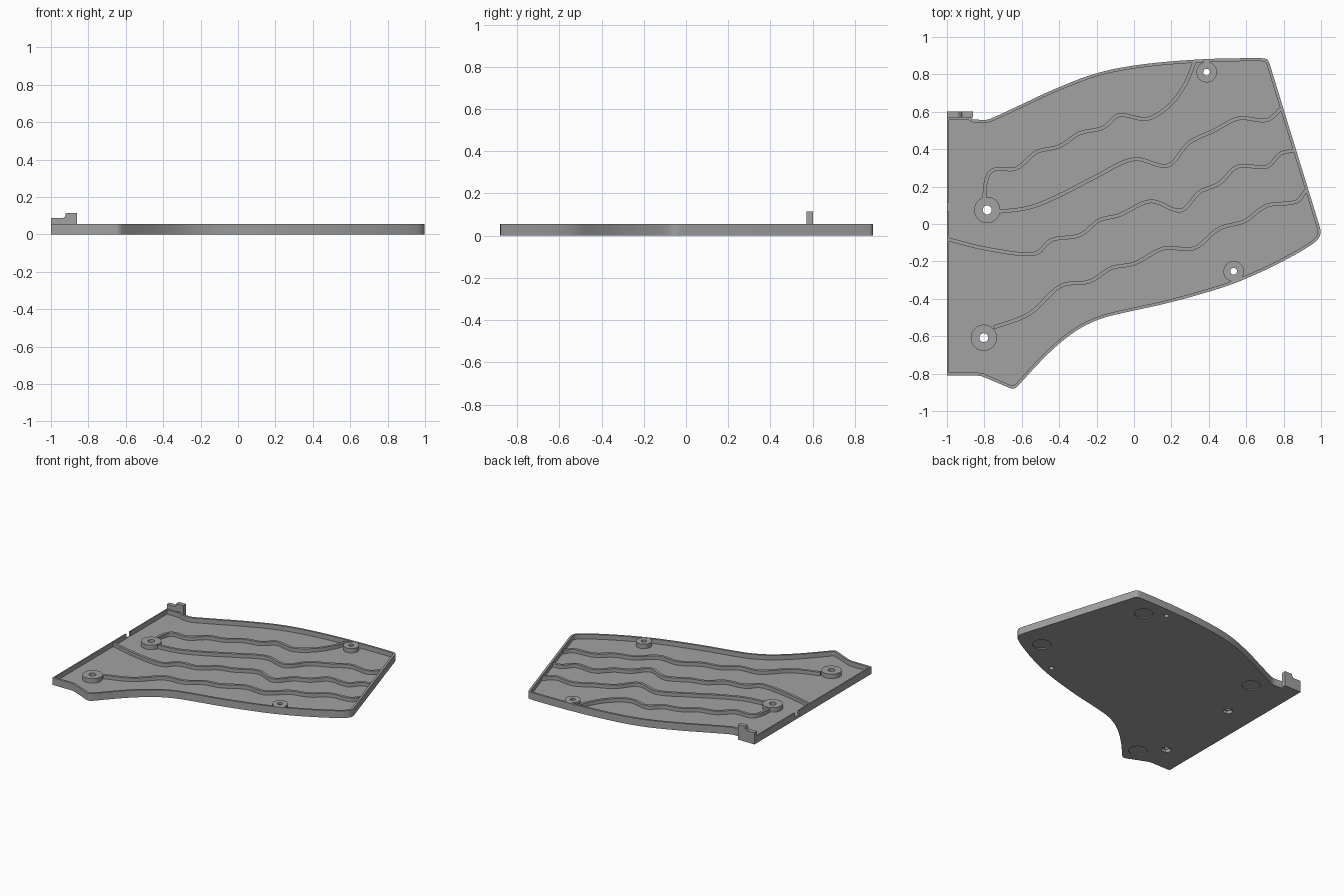
import bpy, bmesh, math
from mathutils import Vector

if "Cube" in bpy.data.objects:
    bpy.data.objects.remove(bpy.data.objects["Cube"])

FLOOR, RIM, WALL = 0.02, 0.055, 0.016

grey = bpy.data.materials.new("plain grey")
grey.diffuse_color = (0.36, 0.36, 0.36, 1)
grey.use_nodes = True
grey.node_tree.nodes["Principled BSDF"].inputs["Base Color"].default_value = grey.diffuse_color


def spline(pts, n=6):
    """Smooth curve through the points, tangents scaled by segment length."""
    p = [Vector(q) for q in pts]
    p = [2 * p[0] - p[1]] + p + [2 * p[-1] - p[-2]]
    out = []
    for a, b, c, d in zip(p, p[1:], p[2:], p[3:]):
        s = (c - b).length
        m0 = (c - a) * s / (s + (b - a).length)
        m1 = (d - b) * s / (s + (d - c).length)
        for i in range(n):
            t = i / n
            out.append(b * (2 * t ** 3 - 3 * t * t + 1) + m0 * (t ** 3 - 2 * t * t + t)
                       + c * (3 * t * t - 2 * t ** 3) + m1 * (t ** 3 - t * t))
    return out + [p[-2]]


def normals(pts, closed):
    """Mitred left-hand normals along a path."""
    res, n = [], len(pts)
    for i in range(n):
        prev = pts[i - 1] if closed or i else 2 * pts[0] - pts[1]
        nxt = pts[(i + 1) % n] if closed or i < n - 1 else 2 * pts[-1] - pts[-2]
        d1, d2 = (pts[i] - prev).normalized(), (nxt - pts[i]).normalized()
        n1, n2 = Vector((-d1.y, d1.x)), Vector((-d2.y, d2.x))
        m = (n1 + n2).normalized()
        res.append(m / max(m.dot(n1), 0.5))
    return res


def loft(name, layers):
    """Closed solid through a stack of equal-length (outline, z) loops."""
    bm = bmesh.new()
    loops = [[bm.verts.new((p[0], p[1], z)) for p in pts] for pts, z in layers]
    n = len(loops[0])
    bm.faces.new(loops[0][::-1])
    bm.faces.new(loops[-1])
    for a, b in zip(loops, loops[1:]):
        for i in range(n):
            j = (i + 1) % n
            bm.faces.new((a[i], a[j], b[j], b[i]))
    me = bpy.data.meshes.new(name)
    bm.to_mesh(me)
    bm.free()
    me.materials.append(grey)
    ob = bpy.data.objects.new(name, me)
    bpy.context.collection.objects.link(ob)
    return ob


def prism(name, pts, z0, z1):
    """Straight extrusion of a counter-clockwise outline."""
    return loft(name, [(pts, z0), (pts, z1)])


def disc(name, c, r, z0, z1, n=40):
    return prism(name, [(c[0] + r * math.cos(2 * math.pi * i / n),
                         c[1] + r * math.sin(2 * math.pi * i / n)) for i in range(n)], z0, z1)


def box(name, x0, x1, y0, y1, z0, z1):
    return prism(name, [(x0, y0), (x1, y0), (x1, y1), (x0, y1)], z0, z1)


def cut(ob, cutter):
    """Subtract the cutter and discard it."""
    m = ob.modifiers.new("cut", "BOOLEAN")
    m.operation, m.solver, m.object = "DIFFERENCE", "EXACT", cutter
    dg = bpy.context.evaluated_depsgraph_get()
    dg.update()
    me = bpy.data.meshes.new_from_object(ob.evaluated_get(dg))
    ob.modifiers.clear()
    if len(me.polygons) > 5:
        ob.data = me
    bpy.data.objects.remove(cutter)


# Outline of the panel, counter-clockwise
lower = spline([(-0.62, -0.865), (-0.5, -0.735), (-0.4, -0.64), (-0.3, -0.565), (-0.2, -0.515),
                (-0.1, -0.485), (0.19, -0.42), (0.5, -0.33), (0.7, -0.247), (0.85, -0.17),
                (0.95, -0.11), (0.985, -0.078), (0.998, -0.045), (0.99, -0.005)])
upper = spline([(0.724, 0.86), (0.713, 0.879), (0.69, 0.886), (0.5, 0.885), (0.35, 0.88), (0.1, 0.86),
                (-0.1, 0.83), (-0.25, 0.79), (-0.45, 0.71), (-0.6, 0.64), (-0.74, 0.575),
                (-0.79, 0.557), (-0.86, 0.56)])
outline = ([Vector(p) for p in [(-1, -0.81), (-0.84, -0.81), (-0.81, -0.815), (-0.665, -0.877),
                                (-0.65, -0.881), (-0.635, -0.878)]]
           + lower + upper + [Vector((-0.88, 0.573)), Vector((-1, 0.573))])
inner = [p + n * WALL for p, n in zip(outline, normals(outline, True))]
for p, q in zip(outline, inner):
    if p.x == -1:
        q.x = -0.99  # thinner wall on the straight side

# Tray: floor with a raised rim, and a notch in the straight edge
tray = loft("tray", [(outline, 0), (outline, RIM), (inner, RIM), (inner, FLOOR)])
cut(tray, box("notch", -1.1, -0.98, 0.068, 0.115, FLOOR + 0.0005, 0.2))

# Round foot recesses underneath
for c in [(0.53, 0.735), (0.795, -0.046), (-0.68, 0.45), (-0.66, -0.745)]:
    cut(tray, disc("foot_recess", c, 0.065, -0.1, 0.008))

# Screw bosses with through holes, larger pair with hexagonal seats below
bosses = []
for c, r, h in [((-0.785, 0.075), 0.07, 0.024), ((-0.803, -0.608), 0.07, 0.024),
                ((0.388, 0.812), 0.055, 0.018), ((0.533, -0.253), 0.055, 0.018)]:
    boss = disc("screw_boss", c, r, 0.012, RIM - 0.001)
    for ob in (tray, boss):
        cut(ob, disc("hole", c, h, -0.1, 0.2, 24))
    if r > 0.06:
        for ob in (tray, boss):
            cut(ob, disc("hex_seat", c, 0.036, -0.1, 0.022, 6))
    bosses.append(boss)

# Wavy ribs on the floor
ribs = [
    [(-.80, .13), (-.795, .21), (-.775, .27), (-.74, .293), (-.63, .297), (-.52, .385), (-.40, .415),
     (-.29, .485), (-.165, .515), (-.08, .582), (.07, .562), (.19, .635), (.275, .75), (.325, .872)],
    [(-.73, .065), (-.56, .088), (-.40, .152), (-.21, .25), (0, .347), (.18, .312), (.295, .435),
     (.43, .50), (.56, .565), (.71, .555), (.785, .615)],
    [(-.995, -.082), (-.77, -.136), (-.53, -.158), (-.44, -.085), (-.29, -.06), (-.185, .02),
     (-.08, .047), (.09, .122), (.25, .072), (.35, .17), (.455, .217), (.555, .307), (.71, .307),
     (.785, .377), (.855, .392)],
    [(-.75, -.553), (-.56, -.48), (-.39, -.33), (-.24, -.308), (-.12, -.235), (0, -.212),
     (.16, -.13), (.32, -.13), (.455, -.025), (.59, .015), (.71, .098), (.87, .12), (.918, .18)],
]
wavy = []
for path in ribs:
    mid = spline(path)
    nor = normals(mid, False)
    ring = [p - n * 0.01 for p, n in zip(mid, nor)] + [p + n * 0.01 for p, n in zip(mid, nor)][::-1]
    wavy.append(prism("wavy_rib", ring, 0.015, 0.047))

# Stepped clip at the corner, drawn upright
clip = prism("corner_clip", [(-1, 0), (-0.86, 0), (-0.86, 0.115), (-0.92, 0.115),
                             (-0.925, 0.095), (-0.935, 0.088), (-1, 0.088)], 0, 0.032)
for v in clip.data.vertices:
    x, z, d = v.co
    v.co = (x, 0.602 - d, z)

# Smooth curved walls, keep edges crisp
bpy.ops.object.select_all(action="DESELECT")
for ob in [tray] + bosses + wavy:
    ob.select_set(True)
bpy.context.view_layer.objects.active = tray
bpy.ops.object.shade_smooth_by_angle(angle=math.radians(30))
